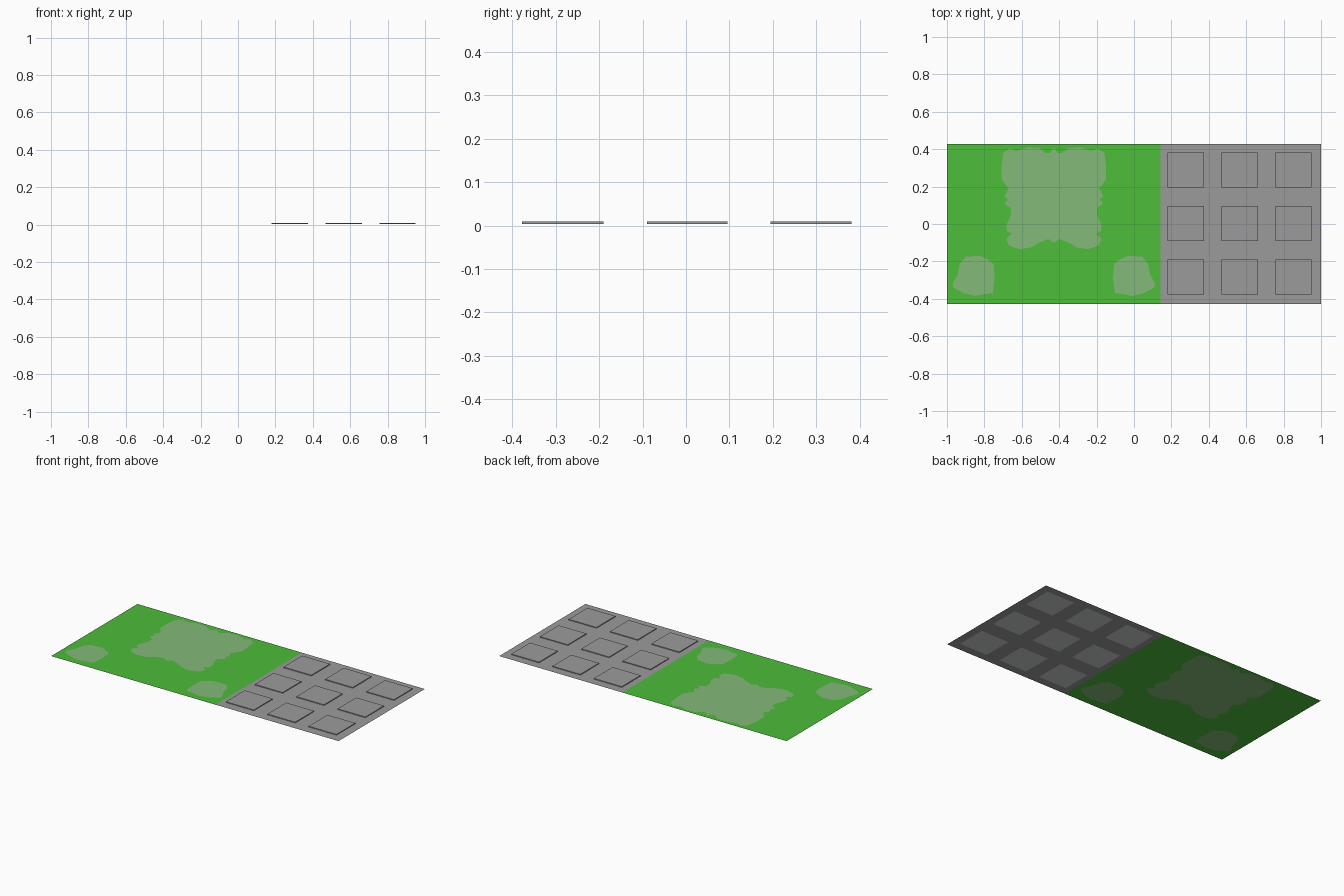
import bpy, bmesh

if "Cube" in bpy.data.objects:
    bpy.data.objects.remove(bpy.data.objects["Cube"])

def material(name, rgb):
    m = bpy.data.materials.new(name)
    m.diffuse_color = (*rgb, 1)
    m.use_nodes = True
    m.node_tree.nodes["Principled BSDF"].inputs["Base Color"].default_value = m.diffuse_color
    return m

GRASS = material("grass_green", (0.075, 0.51, 0.042))
WORN = material("worn_grass", (0.23, 0.49, 0.19))
GREY = material("paving_grey", (0.33, 0.33, 0.33))
PALE = material("pale_grey", (0.59, 0.63, 0.63))

def finish(name, bm, *mats):
    me = bpy.data.meshes.new(name)
    bm.to_mesh(me)
    bm.free()
    for m in mats:
        me.materials.append(m)
    ob = bpy.data.objects.new(name, me)
    bpy.context.collection.objects.link(ob)
    return ob

H, SPLIT, MID = 0.4286, 0.1429, -0.4286   # half depth, lawn/paving border, lawn axis

# Worn patches: half outline of the big one (offset from axis, y), and the left small one
half = [(0, .41), (.02, .38), (.045, .38), (.075, .405), (.14, .41), (.2, .39),
        (.235, .405), (.27, .38), (.28, .30), (.28, .24), (.255, .205), (.24, .19),
        (.265, .15), (.245, .13), (.265, .11), (.23, .085), (.23, .05), (.255, -.01),
        (.25, -.04), (.225, -.05), (.255, -.08), (.24, -.115), (.18, -.135),
        (.12, -.125), (.08, -.10), (.03, -.08), (0, -.10)]
small = [(-.93, -.21), (-.90, -.175), (-.825, -.17), (-.78, -.19), (-.75, -.215),
         (-.745, -.29), (-.755, -.37), (-.80, -.375), (-.85, -.385), (-.91, -.37),
         (-.965, -.34), (-.97, -.32), (-.945, -.275)]
big = [(MID + x, y) for x, y in half] + [(MID - x, y) for x, y in half[-2:0:-1]]
patches = [big, small, [(2 * MID - x, y) for x, y in small]]
border = [(-1, -H), (SPLIT, -H), (SPLIT, H), (-1, H)]

def fill(loops):
    """Flat upward-facing fill of outlines; inner outlines become holes."""
    bm = bmesh.new()
    edges = []
    for loop in loops:
        vs = [bm.verts.new((x, y, 0)) for x, y in loop]
        edges += [bm.edges.new((vs[i - 1], vs[i])) for i in range(len(vs))]
    bmesh.ops.triangle_fill(bm, edges=edges, use_beauty=True, normal=(0, 0, 1))
    for f in bm.faces:
        f.normal_update()
        if f.normal.z < 0:
            f.normal_flip()
    return bm

# Lawn with cut-out patches, filled by the worn grass
finish("lawn", fill([border] + patches), GRASS)
for i, p in enumerate(patches):
    finish(f"worn_patch_{i + 1}", fill([p]), WORN)

# Paving sheet with pale squares under each raised slab
spans_x = [(.18, .374), (.469, .662), (.756, .949)]
spans_y = [(-.377, -.19), (-.09, .095), (.195, .381)]
xs = [SPLIT] + [v for s in spans_x for v in s] + [1]
ys = [-H] + [v for s in spans_y for v in s] + [H]
bm = bmesh.new()
grid = [[bm.verts.new((x, y, 0)) for y in ys] for x in xs]
for i in range(len(xs) - 1):
    for j in range(len(ys) - 1):
        f = bm.faces.new((grid[i][j], grid[i + 1][j], grid[i + 1][j + 1], grid[i][j + 1]))
        f.material_index = int(i % 2 and j % 2)
finish("paving", bm, GREY, PALE)

# Thin raised slabs
for i, (x0, x1) in enumerate(spans_x):
    for j, (y0, y1) in enumerate(spans_y):
        bm = bmesh.new()
        bmesh.ops.create_cube(bm, size=1)
        for v in bm.verts:
            v.co = (x1 if v.co.x > 0 else x0, y1 if v.co.y > 0 else y0,
                    .009 if v.co.z > 0 else .003)
        finish(f"slab_{i + 1}_{j + 1}", bm, GREY)
